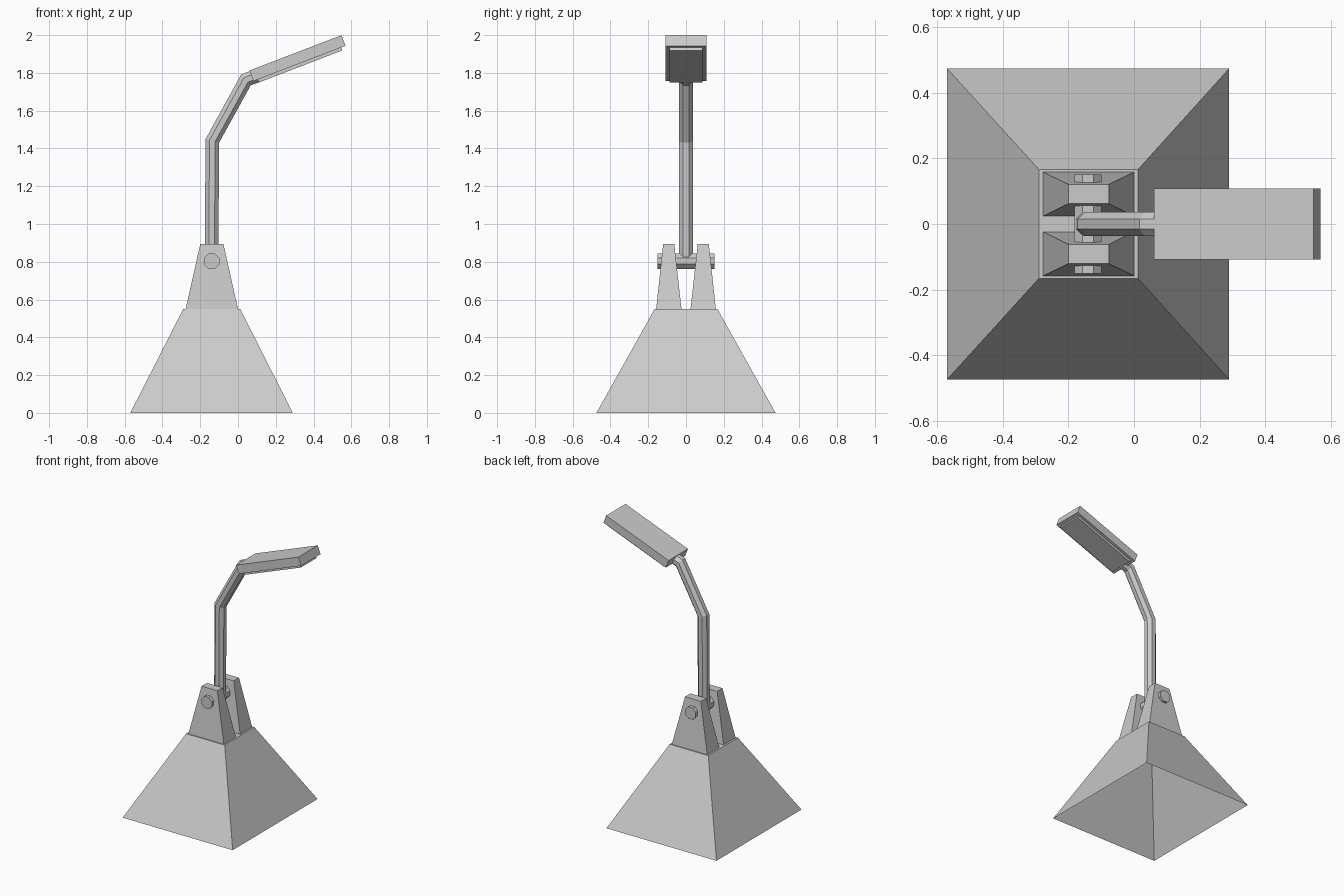
import bpy, bmesh, math
from mathutils import Vector, Matrix

if "Cube" in bpy.data.objects:
    bpy.data.objects.remove(bpy.data.objects["Cube"])


def finish(name, bm):
    bmesh.ops.recalc_face_normals(bm, faces=bm.faces)
    me = bpy.data.meshes.new(name)
    bm.to_mesh(me)
    bm.free()
    ob = bpy.data.objects.new(name, me)
    bpy.context.collection.objects.link(ob)
    return ob


def taper(name, low, high, z0, z1, bottom=True):
    """Tapered block from two rectangles given as (x0, x1, y0, y1)."""
    bm = bmesh.new()
    rings = []
    for (x0, x1, y0, y1), z in ((low, z0), (high, z1)):
        rings.append([bm.verts.new((x, y, z)) for x, y in
                      ((x0, y0), (x1, y0), (x1, y1), (x0, y1))])
    a, b = rings
    for i in range(4):
        j = (i + 1) % 4
        bm.faces.new((a[i], a[j], b[j], b[i]))
    bm.faces.new(b)
    if bottom:
        bm.faces.new(a[::-1])
    return finish(name, bm)


def tube(name, path, side, r, n=8):
    """Sweep a flat-sided polygon along a planar path with mitred bends."""
    pts = [Vector(p) for p in path]
    side = Vector(side)
    dirs = [(q - p).normalized() for p, q in zip(pts, pts[1:])]
    R = r / math.cos(math.pi / n)
    bm = bmesh.new()
    rings = []
    for i, p in enumerate(pts):
        d0, d1 = dirs[max(i - 1, 0)], dirs[min(i, len(dirs) - 1)]
        t = (d0 + d1).normalized()
        up = t.cross(side) / t.dot(d1)
        rings.append([bm.verts.new(p + R * (math.cos(a) * side + math.sin(a) * up))
                      for a in ((k + 0.5) * 2 * math.pi / n for k in range(n))])
    for a, b in zip(rings, rings[1:]):
        for i in range(n):
            j = (i + 1) % n
            bm.faces.new((a[i], a[j], b[j], b[i]))
    bm.faces.new(rings[0][::-1])
    bm.faces.new(rings[-1])
    return finish(name, bm)


def tilted_box(name, x0, x1, half_y, z0, z1, frame):
    bm = bmesh.new()
    m = Matrix.Translation(((x0 + x1) / 2, 0, (z0 + z1) / 2)) @ \
        Matrix.Diagonal((x1 - x0, 2 * half_y, z1 - z0, 1))
    bmesh.ops.create_cube(bm, size=1, matrix=frame @ m)
    return finish(name, bm)


# Base: hollow pyramid, open underneath
taper("base", (-0.57, 0.29, -0.474, 0.474), (-0.29, 0.012, -0.166, 0.166),
      0, 0.55, bottom=False)

# Pair of tapered brackets
for s, label in ((-1, "front"), (1, "back")):
    lo = sorted((s * 0.024, s * 0.158))
    hi = sorted((s * 0.062, s * 0.121))
    taper(label + "_bracket", (-0.277, 0.0, *lo), (-0.2, -0.077, *hi), 0.55, 0.893)

# Hinge pin and bent arm
tube("hinge_pin", [(-0.14, -0.151, 0.804), (-0.14, 0.151, 0.804)], (1, 0, 0), 0.041)
tube("arm", [(-0.14, 0, 0.80), (-0.136, 0, 1.44), (0.042, 0, 1.763), (0.115, 0, 1.79)],
     (0, 1, 0), 0.036)

# Lamp head with light panel underneath
head = Matrix.Translation((0.315, 0, 1.878)) @ Matrix.Rotation(math.radians(-21), 4, 'Y')
tilted_box("lamp_head", -0.261, 0.261, 0.108, -0.03, 0.03, head)
tilted_box("light_panel", -0.236, 0.236, 0.088, -0.047, -0.028, head)
